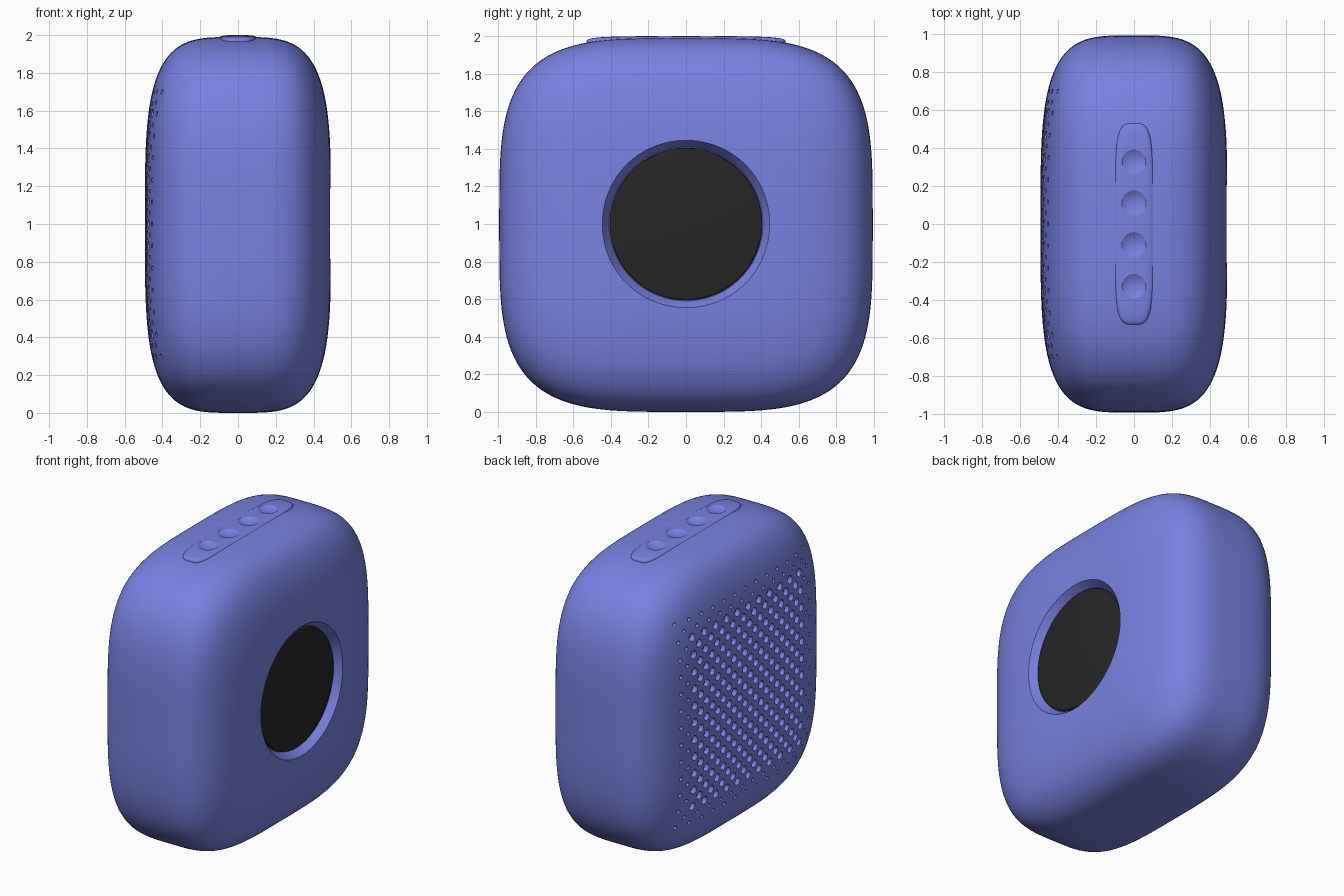
import bpy, bmesh, math
from mathutils import Matrix, Vector

if "Cube" in bpy.data.objects:
    bpy.data.objects.remove(bpy.data.objects["Cube"])

N = 3.8                                   # squareness of the body
HALF = Vector((0.493, 0.994, 0.995))      # body half sizes
MID_Z = 0.995


def material(name, rgb):
    m = bpy.data.materials.new(name)
    m.diffuse_color = (*rgb, 1)
    m.use_nodes = True
    m.node_tree.nodes["Principled BSDF"].inputs["Base Color"].default_value = m.diffuse_color
    return m


def make_object(name, bm, mat=None):
    me = bpy.data.meshes.new(name)
    bm.to_mesh(me)
    bm.free()
    ob = bpy.data.objects.new(name, me)
    bpy.context.collection.objects.link(ob)
    if mat:
        me.materials.append(mat)
    return ob


def soft_box(name, half, centre, n, cuts, mat=None):
    """Cube grid pushed onto a superellipsoid."""
    bm = bmesh.new()
    bmesh.ops.create_cube(bm, size=2)
    bmesh.ops.subdivide_edges(bm, edges=bm.edges[:], cuts=cuts, use_grid_fill=True)
    for v in bm.verts:
        k = sum(abs(c) ** n for c in v.co) ** (1 / n)
        v.co = Vector([c / k * h for c, h in zip(v.co, half)]) + Vector(centre)
    return make_object(name, bm, mat)


def x_cone(bm, x0, x1, y, z, r0, r1, seg):
    """Cone frustum along x, radius r0 at x0 and r1 at x1."""
    turn = Matrix.Rotation(math.copysign(math.pi / 2, x1 - x0), 4, 'Y')
    bmesh.ops.create_cone(bm, cap_ends=True, segments=seg, radius1=r0, radius2=r1,
                          depth=abs(x1 - x0),
                          matrix=Matrix.Translation(((x0 + x1) / 2, y, z)) @ turn)


def boolean(ob, other, operation):
    other.hide_render = True
    mod = ob.modifiers.new(operation, 'BOOLEAN')
    mod.operation = operation
    mod.solver = 'MANIFOLD'
    mod.object = other
    bpy.context.view_layer.objects.active = ob
    bpy.ops.object.modifier_apply(modifier=mod.name)
    bpy.data.objects.remove(other)


def smooth(ob, angle=30):
    bpy.ops.object.select_all(action='DESELECT')
    ob.select_set(True)
    bpy.context.view_layer.objects.active = ob
    bpy.ops.object.shade_smooth_by_angle(angle=math.radians(angle))


blue = material("blue_shell", (0.19, 0.22, 0.75))
black = material("black_screen", (0.02, 0.02, 0.02))

# Body with the raised button strip on top
body = soft_box("body", HALF, (0, 0, MID_Z), N, 47, blue)
strip = soft_box("button_strip", (0.105, 0.53, 0.035), (0, 0, 1.965), 4, 15, blue)
boolean(body, strip, 'UNION')

# Four button dimples
bm = bmesh.new()
for y in (-0.33, -0.11, 0.11, 0.33):
    bmesh.ops.create_uvsphere(bm, u_segments=48, v_segments=32, radius=0.122,
                              matrix=Matrix.Translation((0, y, 2.102)))
# neighbouring spheres overlap only above the body, so trim them to their lower caps
bmesh.ops.bisect_plane(bm, geom=bm.verts[:] + bm.edges[:] + bm.faces[:],
                       plane_co=(0, 0, 2.02), plane_no=(0, 0, 1), clear_outer=True)
bmesh.ops.holes_fill(bm, edges=[e for e in bm.edges if e.is_boundary], sides=0)
bmesh.ops.recalc_face_normals(bm, faces=bm.faces[:])
boolean(body, make_object("button_cutter", bm), 'DIFFERENCE')

# Tapered screen recess
bm = bmesh.new()
x_cone(bm, 0.43, 0.55, 0, 1.0, 0.41, 0.485, 64)
boolean(body, make_object("recess_cutter", bm), 'DIFFERENCE')

# Staggered speaker grille, smaller holes round the border
bm = bmesh.new()
STEP, LAST = 0.0583, 12
for i in range(-LAST, LAST + 1):
    for k in range(-LAST, LAST + 1):
        if (i + k) % 2:
            continue
        y, z = i * STEP, k * STEP
        rest = 1 - abs(y / HALF.y) ** N - abs(z / HALF.z) ** N
        x = -HALF.x * rest ** (1 / N)
        r = 0.013 if max(abs(i), abs(k)) > LAST - 2 else 0.027
        x_cone(bm, x + 0.03, x - 0.03, y, z + 1.0, r * 0.95, r * 1.05, 12)
boolean(body, make_object("grille_cutter", bm), 'DIFFERENCE')
smooth(body)

# Dark round screen with a softened rim
bm = bmesh.new()
x_cone(bm, 0.40, 0.45, 0, 1.0, 0.406, 0.406, 64)
rim = [e for e in bm.edges if all(v.co.x > 0.44 for v in e.verts)]
bmesh.ops.bevel(bm, geom=rim, offset=0.01, segments=3, profile=0.5, affect='EDGES')
smooth(make_object("screen", bm, black))
